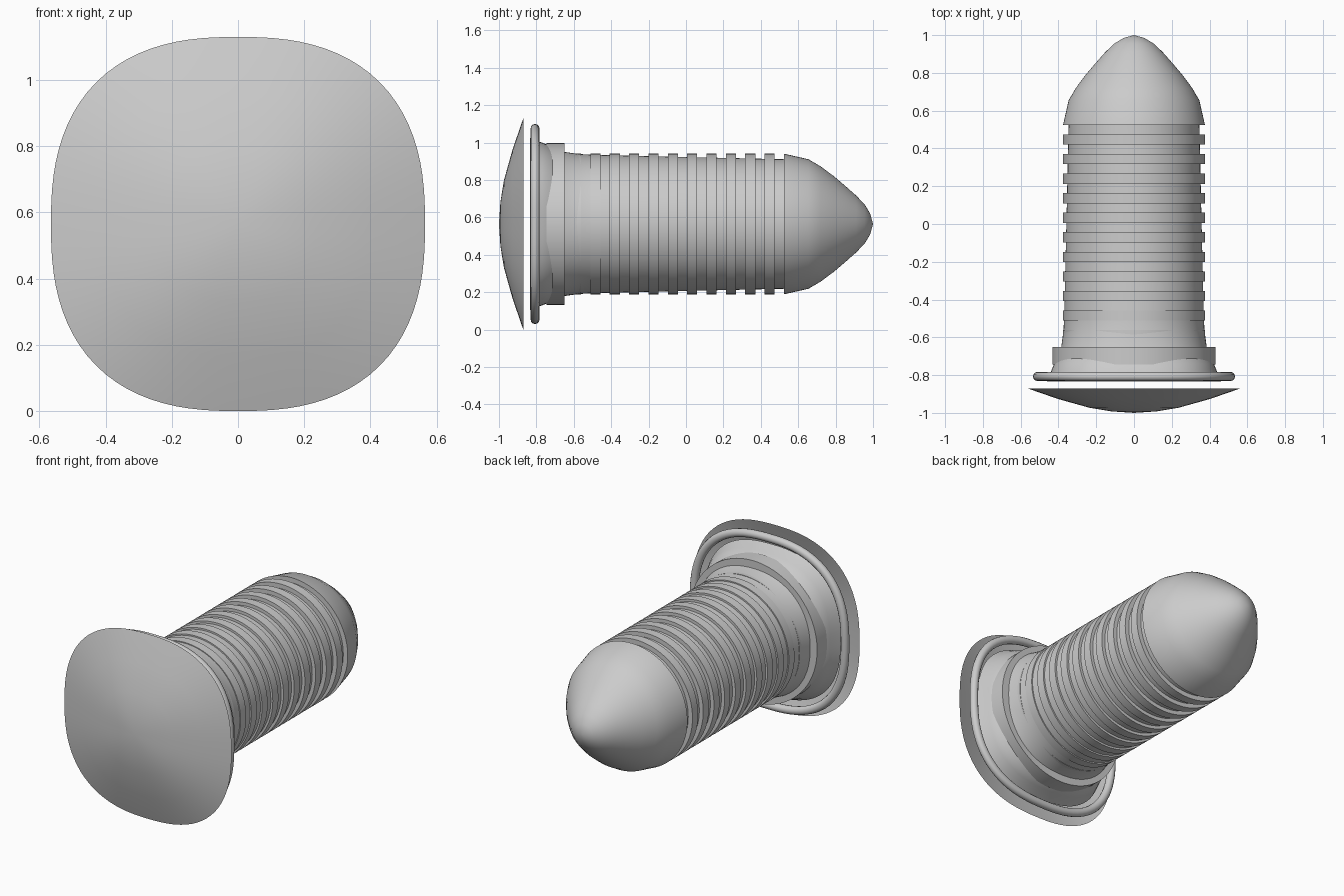
import bpy, bmesh, math

if "Cube" in bpy.data.objects:
    bpy.data.objects.remove(bpy.data.objects["Cube"])

CZ = 0.565   # height of the long axis
SEG = 96


def section(y, r, n):
    """Points of a superellipse (n=2 is a circle) around the y axis."""
    pts = []
    for i in range(SEG):
        a = 2 * math.pi * i / SEG
        c, s = math.cos(a), math.sin(a)
        k = r / (abs(c) ** n + abs(s) ** n) ** (1 / n)
        pts.append((k * c, y, CZ + k * s))
    return pts


def loft(name, profile, closed=False, angle=30):
    """Skin a list of (y, radius, exponent) sections; radius 0 makes a tip."""
    bm = bmesh.new()
    loops = []
    for y, r, n in profile:
        if r == 0:
            loops.append([bm.verts.new((0, y, CZ))] * SEG)
        else:
            loops.append([bm.verts.new(p) for p in section(y, r, n)])
    pairs = list(zip(loops, loops[1:]))
    if closed:
        pairs.append((loops[-1], loops[0]))
    for a, b in pairs:
        for i in range(SEG):
            j = (i + 1) % SEG
            quad = list(dict.fromkeys((a[i], a[j], b[j], b[i])))
            bm.faces.new(quad)
    bmesh.ops.recalc_face_normals(bm, faces=bm.faces)
    me = bpy.data.meshes.new(name)
    bm.to_mesh(me)
    bm.free()
    ob = bpy.data.objects.new(name, me)
    bpy.context.collection.objects.link(ob)
    bpy.ops.object.select_all(action='DESELECT')
    ob.select_set(True)
    bpy.context.view_layer.objects.active = ob
    bpy.ops.object.shade_smooth_by_angle(angle=math.radians(angle))
    return ob


SQ = 2.5  # rounded-square exponent

# Domed front cap, an open shell
loft("front_cap", [(-1.0, 0, SQ), (-0.992, 0.12, SQ), (-0.973, 0.235, SQ),
                   (-0.927, 0.40, SQ), (-0.87, 0.565, SQ)])

# Rounded-square sealing ring behind the cap
tube = []
for i in range(12):
    t = 2 * math.pi * i / 12
    tube.append((-0.807 + 0.024 * math.sin(t), 0.511 + 0.024 * math.cos(t), SQ))
loft("seal_ring", tube, closed=True, angle=60)

# Core shaft: rounded-square flange blending into a round, tapering body
loft("core_shaft", [(-0.835, 0.462, SQ), (-0.80, 0.446, SQ), (-0.77, 0.435, SQ),
                    (-0.74, 0.423, SQ), (-0.71, 0.405, 2.42), (-0.68, 0.391, 2.3),
                    (-0.65, 0.385, 2.2), (-0.57, 0.374, 2.05), (-0.50, 0.370, 2),
                    (0.0, 0.358, 2), (0.53, 0.346, 2)])

# Round collar at the base of the shaft
loft("collar", [(-0.65, 0.37, 2), (-0.65, 0.432, 2),
                (-0.745, 0.432, 2), (-0.745, 0.41, 2)])

# Evenly spaced ribs along the shaft
for i in range(11):
    y = 0.447 - 0.1035 * i
    loft(f"rib_{i + 1}", [(y - 0.027, 0.34, 2), (y - 0.027, 0.376, 2),
                          (y + 0.027, 0.376, 2), (y + 0.027, 0.34, 2)])

# Pointed rounded head
loft("head", [(0.523, 0.335, 2), (0.523, 0.376, 2), (0.655, 0.346, 2),
              (0.72, 0.308, 2), (0.79, 0.256, 2), (0.85, 0.205, 2),
              (0.91, 0.152, 2), (0.955, 0.105, 2), (0.985, 0.055, 2),
              (1.0, 0, 2)])
